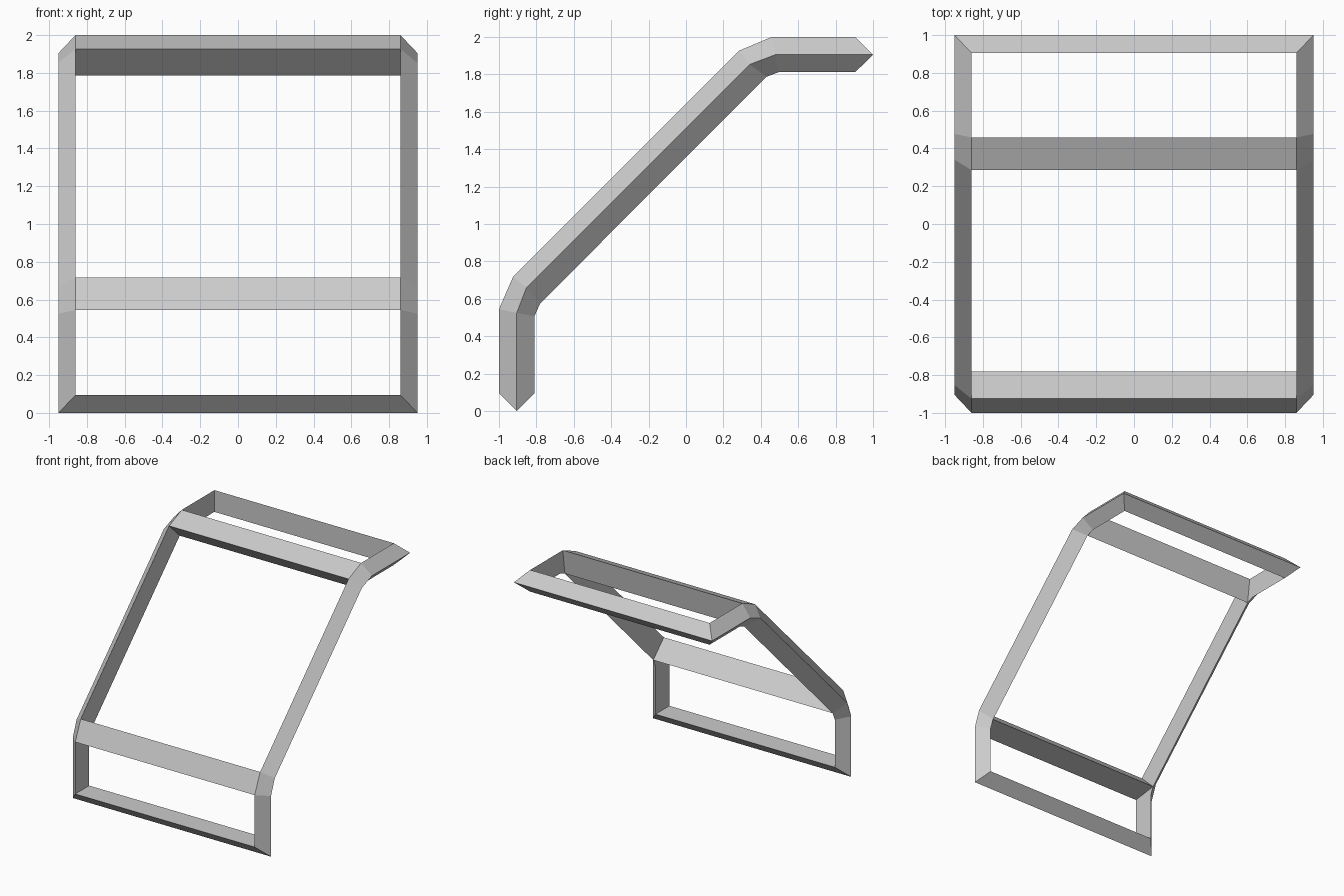
import bpy
import bmesh

cube = bpy.data.objects.get("Cube")
if cube:
    bpy.data.objects.remove(cube)

grey = bpy.data.materials.new("light grey")
grey.use_nodes = True
COLOUR = (0.6, 0.6, 0.6, 1)
grey.diffuse_color = COLOUR
grey.node_tree.nodes["Principled BSDF"].inputs["Base Color"].default_value = COLOUR

INNER_X, OUTER_X = 0.86, 0.95

# Side rail bends, bottom to top: outer rim, ridge and inner rim as (y, z)
RAIL = [
    ((-1, 0.095), (-0.905, 0), (-0.81, 0.095)),
    ((-1, 0.545), (-0.905, 0.525), (-0.81, 0.507)),
    ((-0.925, 0.717), (-0.853, 0.66), (-0.78, 0.575)),
    ((0.285, 1.927), (0.34, 1.853), (0.43, 1.787)),
    ((0.458, 2), (0.477, 1.905), (0.495, 1.812)),
    ((0.905, 2), (1, 1.905), (0.905, 1.812)),
]


def sweep(name, sections, closed):
    """Skin a row of triangular sections, as a loop or with capped ends."""
    bm = bmesh.new()
    rows = [[bm.verts.new(p) for p in s] for s in sections]
    pairs = list(zip(rows, rows[1:]))
    if closed:
        pairs.append((rows[-1], rows[0]))
    else:
        bm.faces.new(rows[0])
        bm.faces.new(rows[-1])
    for a, b in pairs:
        for i in range(3):
            j = (i + 1) % 3
            bm.faces.new((a[i], a[j], b[j], b[i]))
    bmesh.ops.recalc_face_normals(bm, faces=bm.faces)
    mesh = bpy.data.meshes.new(name)
    bm.to_mesh(mesh)
    bm.free()
    mesh.materials.append(grey)
    obj = bpy.data.objects.new(name, mesh)
    bpy.context.collection.objects.link(obj)
    return obj


def rail_side(side):
    xs = (INNER_X, OUTER_X, INNER_X)
    return [[(side * x, y, z) for x, (y, z) in zip(xs, s)] for s in RAIL]


# Bent outer frame: up one side, across the top, down the other, across the foot
sweep("outer_frame", rail_side(1) + rail_side(-1)[::-1], True)


# Cross bars spanning the two bends
def cross_bar(name, profile):
    ends = [[(x, y, z) for y, z in profile] for x in (-INNER_X, INNER_X)]
    sweep(name, ends, False)


cross_bar("lower_cross_bar", (RAIL[1][0], RAIL[2][0], RAIL[2][2]))
cross_bar("upper_cross_bar", (RAIL[3][0], RAIL[4][0], RAIL[3][2]))
